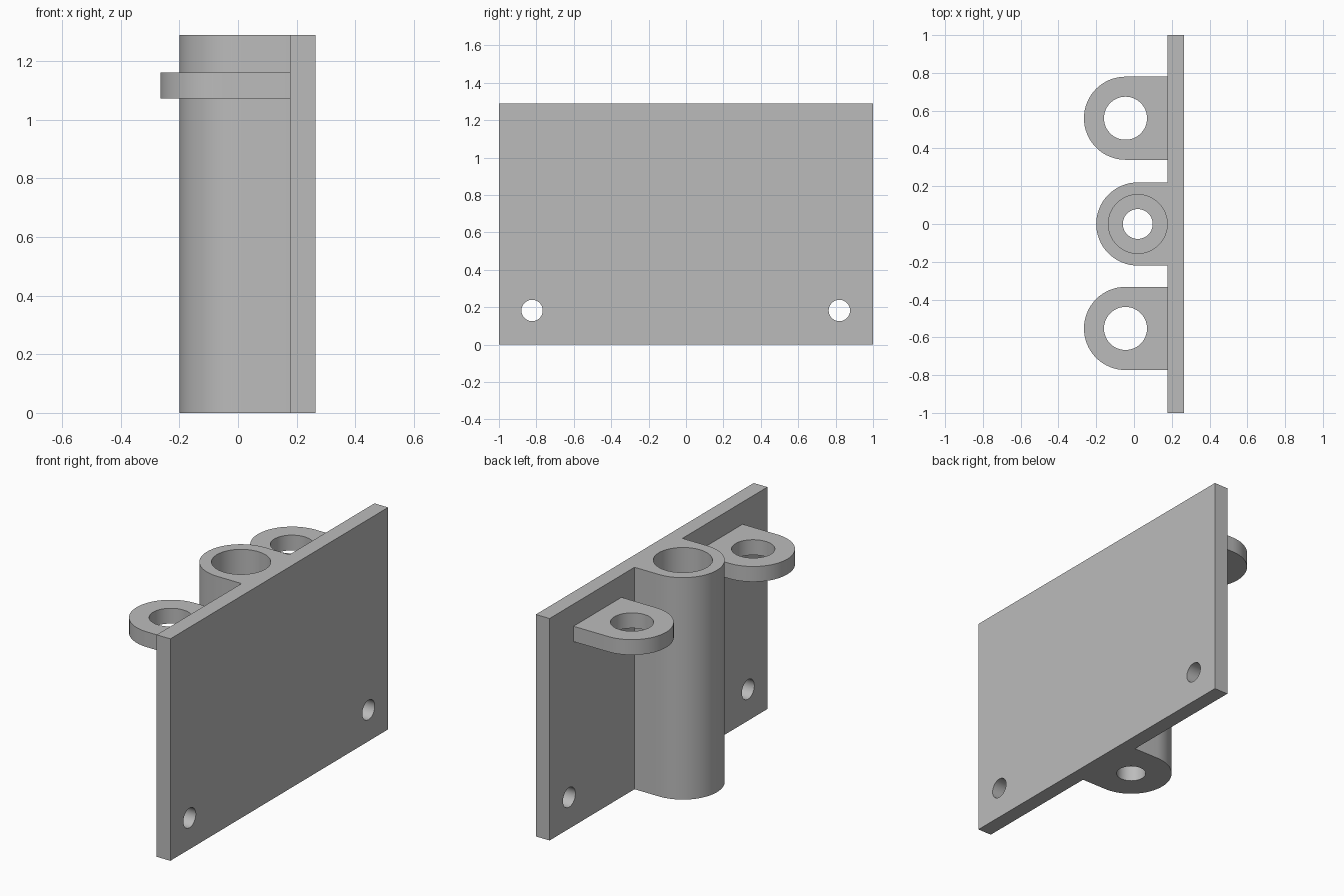
import bpy, bmesh
from math import pi, sin, cos
from mathutils import Vector

if "Cube" in bpy.data.objects:
    bpy.data.objects.remove(bpy.data.objects["Cube"], do_unlink=True)

SEGMENTS = 64
HEIGHT = 1.29
PLATE_BACK, PLATE_FACE = 0.177, 0.265   # plate thickness runs along x
ROUND = 0.22                            # outer radius of hub and lugs

steel = bpy.data.materials.new("plain grey")
steel.use_nodes = True
grey = (0.5, 0.5, 0.5, 1)
steel.diffuse_color = grey
steel.node_tree.nodes["Principled BSDF"].inputs["Base Color"].default_value = grey


def prism(name, outline, z0, z1):
    """Extrude a counter-clockwise xy outline from z0 to z1."""
    bm = bmesh.new()
    base = bm.faces.new([bm.verts.new((x, y, z0)) for x, y in outline])
    top = bmesh.ops.extrude_face_region(bm, geom=[base], use_keep_orig=True)["geom"]
    verts = [v for v in top if isinstance(v, bmesh.types.BMVert)]
    bmesh.ops.translate(bm, vec=Vector((0, 0, z1 - z0)), verts=verts)
    bmesh.ops.recalc_face_normals(bm, faces=bm.faces)
    mesh = bpy.data.meshes.new(name)
    bm.to_mesh(mesh)
    bm.free()
    mesh.materials.append(steel)
    obj = bpy.data.objects.new(name, mesh)
    bpy.context.collection.objects.link(obj)
    return obj


def tongue(name, cx, cy, z0, z1):
    """Half-round block whose flat end meets the plate."""
    arc = [pi / 2 + pi * i / (SEGMENTS // 2) for i in range(SEGMENTS // 2 + 1)]
    outline = [(cx + ROUND * cos(a), cy + ROUND * sin(a)) for a in arc]
    outline += [(PLATE_BACK, cy - ROUND), (PLATE_BACK, cy + ROUND)]
    return prism(name, outline, z0, z1)


def drill(obj, center, radius, length, axis="Z"):
    """Cut a round hole and discard the cutter."""
    turn = (0, pi / 2, 0) if axis == "X" else (0, 0, 0)
    bpy.ops.mesh.primitive_cylinder_add(vertices=SEGMENTS, radius=radius, depth=length,
                                        location=center, rotation=turn)
    cutter = bpy.context.object
    cutter.hide_render = True
    cutter.data.materials.append(steel)
    cut = obj.modifiers.new("hole", "BOOLEAN")
    cut.operation = "DIFFERENCE"
    cut.solver = "EXACT"
    cut.object = cutter
    bpy.context.view_layer.objects.active = obj
    bpy.ops.object.modifier_apply(modifier=cut.name)
    bpy.data.objects.remove(cutter, do_unlink=True)


# Mounting plate with two screw holes
plate = prism("mounting_plate", [(PLATE_BACK, -1), (PLATE_FACE, -1),
                                 (PLATE_FACE, 1), (PLATE_BACK, 1)], 0, HEIGHT)
for y in (-0.823, 0.82):
    drill(plate, (0.22, y, 0.182), 0.057, 0.4, "X")

# Central hub: wide bore from the top, narrow hole through its floor
hub = tongue("center_hub", 0.02, 0, 0, HEIGHT)
floor = 0.09
drill(hub, (0.02, 0, floor + 1), 0.156, 2)
drill(hub, (0.02, 0, 0), 0.079, 1)

# Side lugs
lugs = []
for name, y in (("front_lug", -0.553), ("back_lug", 0.56)):
    lug = tongue(name, -0.045, y, 1.072, 1.161)
    drill(lug, (-0.045, y, 1.1), 0.114, 0.5)
    lugs.append(lug)

# Smooth the round walls, keep the edges crisp
bpy.ops.object.select_all(action="DESELECT")
for obj in [plate, hub] + lugs:
    obj.select_set(True)
bpy.context.view_layer.objects.active = plate
bpy.ops.object.shade_smooth_by_angle(angle=pi / 6)
